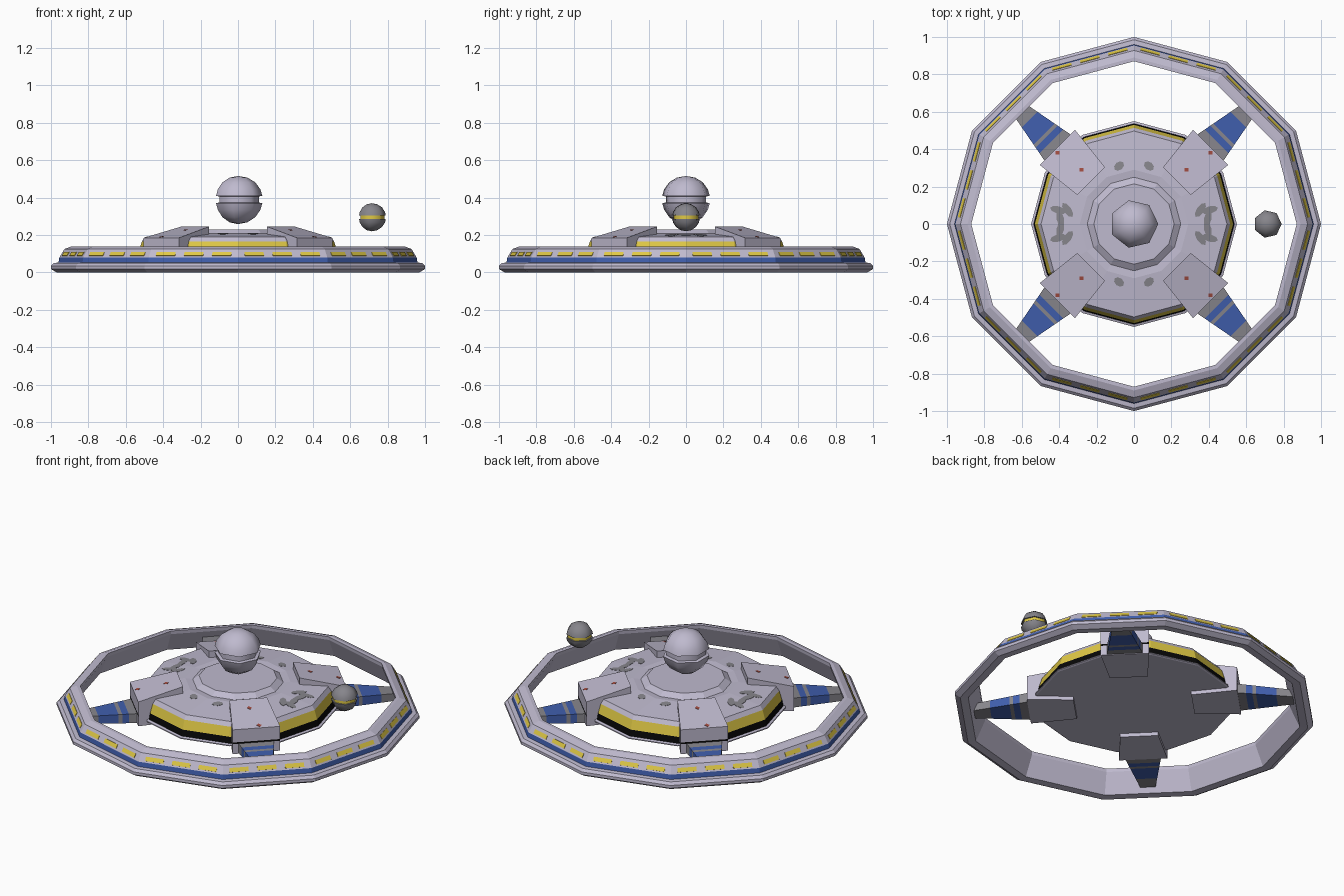
import bpy, bmesh, math
from mathutils import Vector, Matrix

if "Cube" in bpy.data.objects:
    bpy.data.objects.remove(bpy.data.objects["Cube"])

def material(name, rgb):
    m = bpy.data.materials.new(name)
    m.diffuse_color = (*rgb, 1)
    m.use_nodes = True
    m.node_tree.nodes["Principled BSDF"].inputs["Base Color"].default_value = m.diffuse_color
    return m

LIGHT, GREY, BLUE, YELLOW, BLACK, RED = range(6)
MATS = [material("pale_lavender_grey", (.52, .49, .62)),
        material("mid_grey", (.24, .235, .26)),
        material("blue", (.05, .11, .41)),
        material("yellow", (.74, .58, .06)),
        material("black", (.002, .002, .002)),
        material("red", (.35, .07, .05))]

def finish(name, bm, smooth=None):
    bmesh.ops.recalc_face_normals(bm, faces=bm.faces)
    me = bpy.data.meshes.new(name)
    bm.to_mesh(me)
    bm.free()
    for m in MATS:
        me.materials.append(m)
    ob = bpy.data.objects.new(name, me)
    bpy.context.collection.objects.link(ob)
    if smooth:
        bpy.context.view_layer.objects.active = ob
        ob.select_set(True)
        bpy.ops.object.shade_smooth_by_angle(angle=math.radians(smooth))
        ob.select_set(False)
    return ob

def lathe(name, profile, sides, colours={}, closed=False, centre=(0, 0), smooth=None):
    """Spin (r, z) points about z; colours maps a profile segment to a material."""
    bm = bmesh.new()
    rings = []
    for r, z in profile:
        n = sides if r > 0 else 1
        rings.append([bm.verts.new((centre[0] + r * math.cos(math.tau * i / sides),
                                    centre[1] + r * math.sin(math.tau * i / sides), z))
                      for i in range(n)])
    for k in range(len(rings) if closed else len(rings) - 1):
        a, b = rings[k], rings[(k + 1) % len(rings)]
        for i in range(sides):
            j = (i + 1) % sides
            loop = []
            for v in (a[i % len(a)], a[j % len(a)], b[j % len(b)], b[i % len(b)]):
                if v not in loop:
                    loop.append(v)
            bm.faces.new(loop).material_index = colours.get(k, LIGHT)
    return finish(name, bm, smooth)

def loft(bm, sections, colours, caps=(LIGHT, LIGHT)):
    """Boxes along +x; each section is (x, half width, bottom z, top z)."""
    rows = [[bm.verts.new((x, s * w, z)) for s, z in ((-1, b), (1, b), (1, t), (-1, t))]
            for x, w, b, t in sections]
    for k in range(len(rows) - 1):
        for i in range(4):
            j = (i + 1) % 4
            bm.faces.new((rows[k][i], rows[k][j], rows[k + 1][j],
                          rows[k + 1][i])).material_index = colours[k]
    bm.faces.new(rows[0]).material_index = caps[0]
    bm.faces.new(rows[-1]).material_index = caps[1]

def plate(bm, points, colour, offset):
    """Thin slab standing just proud of a surface."""
    low = [bm.verts.new(Vector(p) - Vector(offset)) for p in points]
    high = [bm.verts.new(Vector(p) + Vector(offset)) for p in points]
    n = len(points)
    faces = [bm.faces.new(low), bm.faces.new(high)]
    faces += [bm.faces.new((low[i], low[(i + 1) % n], high[(i + 1) % n], high[i])) for i in range(n)]
    for f in faces:
        f.material_index = colour

# Outer ring with a blue band and an inner wall that leans outward going down
lathe("outer_ring", [(.925, .003), (.97, 0), (1, .018), (1, .035), (.985, .05), (.96, .053),
                     (.955, .08), (.928, .125), (.89, .14), (.87, .14), (.872, .12)],
      12, {5: BLUE}, closed=True)

# Yellow dashes on the sloped outer face of the ring, three per side
bm = bmesh.new()
apothem = math.cos(math.pi / 12)
for side in range(12):
    rot = Matrix.Rotation(math.radians(15 + 30 * side), 3, 'Z')
    for c in (-.155, 0, .155):
        pts = []
        for y, z in ((-.053, .088), (.053, .088), (.053, .109), (-.053, .109)):
            r = (.955 - (z - .08) * .027 / .045) * apothem
            pts.append(rot @ Vector((r, c + y, z)))
        plate(bm, pts, YELLOW, rot @ Vector((.0022, 0, .0014)))
finish("ring_yellow_windows", bm)

# Central hub: black groove, yellow window band, sloped deck and raised collar
lathe("central_hub", [(0, .06), (.54, .06), (.55, .064), (.55, .07), (.537, .075), (.53, .112),
                      (.514, .166), (.497, .19), (.29, .21), (.25, .206), (.215, .23), (0, .23)],
      12, {4: BLACK, 5: YELLOW})

# Worn grey patches lying on the hub deck
def deck_point(x, y):
    a = math.degrees(math.atan2(y, x)) % 30 - 15
    rho = math.hypot(x, y) * math.cos(math.radians(a)) / apothem
    return (x, y, .19 + (.497 - rho) * .02 / .207)

bm = bmesh.new()
PATCHES = [(.08, .31, .03, .022, -40), (.355, .075, .045, .02, 55), (.405, .075, .045, .02, 15),
           (.395, .03, .045, .02, 80)]
for px, py, a, b, tilt in PATCHES:
    for sx in (-1, 1):
        for sy in (-1, 1):
            t = math.radians(tilt)
            pts = []
            for i in range(8):
                u, v = a * math.cos(i * math.pi / 4), b * math.sin(i * math.pi / 4)
                pts.append(deck_point(sx * (px + u * math.cos(t) - v * math.sin(t)),
                                      sy * (py + u * math.sin(t) + v * math.cos(t))))
            plate(bm, pts, GREY, (0, 0, .0015))
finish("deck_patches", bm)

# Four diagonal pods with striped struts reaching the ring
STRIPES = [(.56, GREY), (.625, BLUE), (.66, GREY), (.68, BLUE), (.79, GREY), (.885, GREY)]
for k, place in enumerate(("back_right", "back_left", "front_left", "front_right")):
    turn = Matrix.Rotation(math.radians(45 + 90 * k), 4, 'Z')
    bm = bmesh.new()
    loft(bm, [(.325, .105, .038, .245), (.58, .133, .038, .185)], [LIGHT])
    # thin black line across the outer end
    for z in (.098, .108):
        bmesh.ops.bisect_plane(bm, geom=bm.verts[:] + bm.edges[:] + bm.faces[:],
                               plane_co=(0, 0, z), plane_no=(0, 0, 1))
    for f in bm.faces:
        c = f.calc_center_median()
        if c.x > .575 and .098 < c.z < .108:
            f.material_index = BLACK
    bm.transform(turn)
    finish(place + "_pod", bm)

    bm = bmesh.new()
    rows = []
    for x, _ in STRIPES:
        f = (x - .56) / .32
        rows.append((x, .102 - .06 * f, .042 - .008 * f, .1 - .022 * f))
    loft(bm, rows, [c for _, c in STRIPES], (GREY, GREY))
    bm.transform(turn)
    finish(place + "_strut", bm)

    # small red lights on the pod top
    bm = bmesh.new()
    sx, sy = (1, -1, -1, 1)[k], (1, 1, -1, -1)[k]
    for x, y in ((.28, .29), (.408, .38)):
        z = .245 - ((x + y) / math.sqrt(2) - .325) * .06 / .255
        pts = [(sx * (x + u), sy * (y + v), z - (u + v) / math.sqrt(2) * .06 / .255)
               for u, v in ((-.011, -.009), (.011, -.009), (.011, .009), (-.011, .009))]
        plate(bm, pts, RED, (0, 0, .0015))
    finish(place + "_red_lights", bm)

# Large floating sphere with a groove round its middle
lathe("main_sphere", [(0, .258), (.05, .268), (.092, .295), (.12, .335), (.13, .37), (.111, .374),
                      (.111, .406), (.13, .41), (.12, .444), (.092, .482), (.05, .507), (0, .516)],
      7, smooth=58)

# Small floating sphere with a yellow middle
lathe("small_sphere", [(0, .22), (.03, .226), (.055, .243), (.071, .267), (.075, .285), (.068, .286),
                       (.068, .304), (.075, .305), (.071, .323), (.055, .348), (.03, .364), (0, .37)],
      7, {k: YELLOW if k == 5 else GREY for k in range(11)}, centre=(.715, 0), smooth=58)
